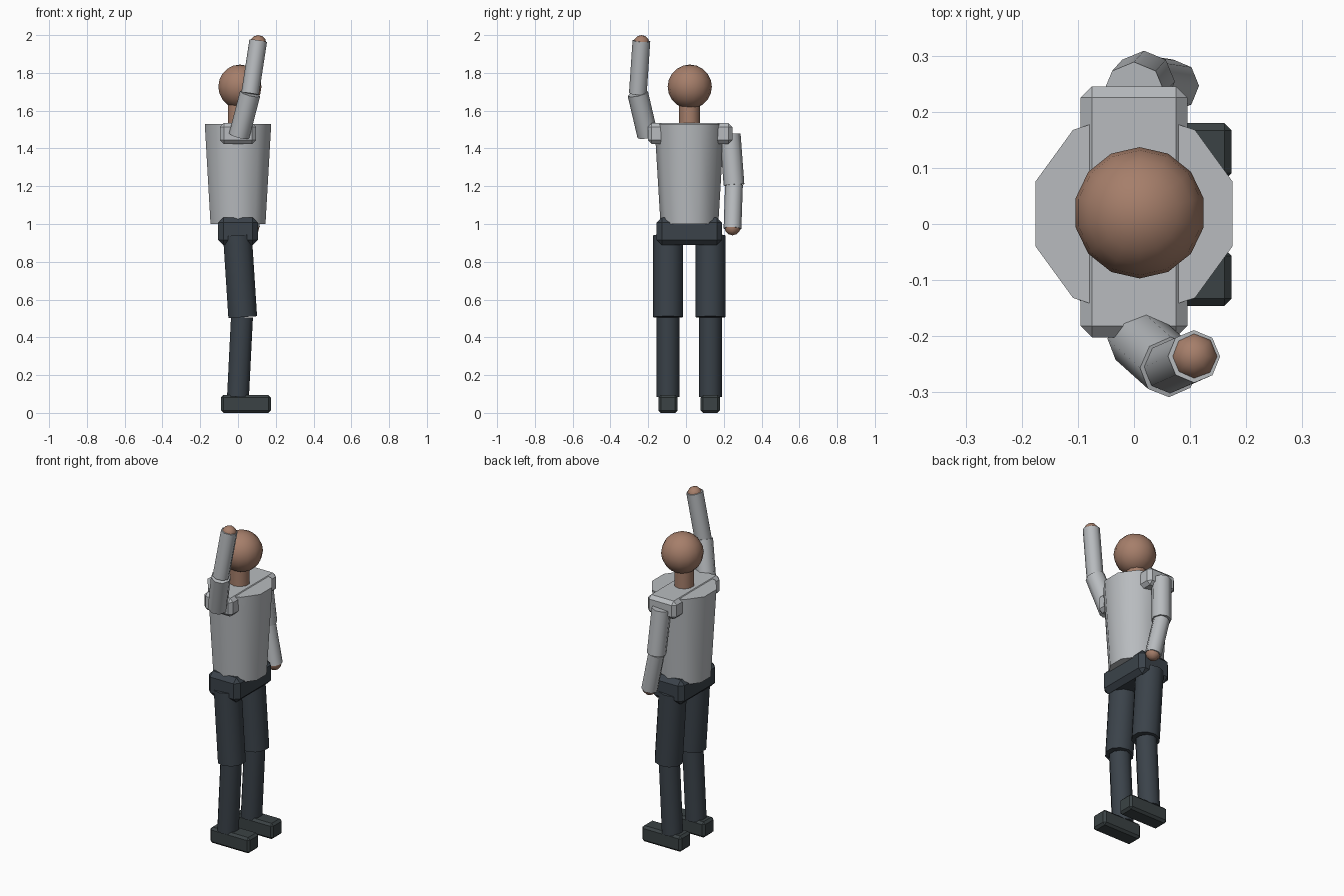
import bpy, math
from mathutils import Vector

cube = bpy.data.objects.get("Cube")
if cube:
    bpy.data.objects.remove(cube)


def material(name, rgb):
    m = bpy.data.materials.new(name)
    m.use_nodes = True
    m.diffuse_color = (*rgb, 1)
    bsdf = m.node_tree.nodes["Principled BSDF"]
    bsdf.inputs["Base Color"].default_value = (*rgb, 1)
    bsdf.inputs["Roughness"].default_value = 0.8
    return m


skin = material("skin", (0.38, 0.21, 0.145))
shirt = material("light grey shirt", (0.48, 0.50, 0.52))
trousers = material("dark slate trousers", (0.043, 0.055, 0.068))
shoes = material("dark grey shoes", (0.043, 0.055, 0.058))


def finish(name, mat, smooth=True):
    ob = bpy.context.object
    ob.name = ob.data.name = name
    ob.data.materials.append(mat)
    if smooth:
        bpy.ops.object.shade_smooth_by_angle(angle=math.radians(50))
    return ob


def limb(name, start, end, r_start, r_end, mat, sides=10):
    """Tapered cylinder running between two points."""
    a, b = Vector(start), Vector(end)
    axis = b - a
    if axis.z < 0:  # keep the facets facing the same way for every limb
        a, b, r_start, r_end, axis = b, a, r_end, r_start, -axis
    bpy.ops.mesh.primitive_cone_add(vertices=sides, radius1=r_start, radius2=r_end,
                                    depth=axis.length, location=(a + b) / 2)
    ob = finish(name, mat)
    ob.rotation_euler = Vector((0, 0, 1)).rotation_difference(axis).to_euler()


def ball(name, centre, radius, segments, rings, mat):
    bpy.ops.mesh.primitive_uv_sphere_add(segments=segments, ring_count=rings,
                                         radius=radius, location=centre)
    finish(name, mat)


def block(name, low, high, bevel, mat):
    """Box between two corners with chamfered edges."""
    lo, hi = Vector(low), Vector(high)
    bpy.ops.mesh.primitive_cube_add(size=1, location=(lo + hi) / 2)
    ob = finish(name, mat, smooth=False)
    for v in ob.data.vertices:
        v.co *= hi - lo
    mod = ob.modifiers.new("chamfer", 'BEVEL')
    mod.width = bevel
    mod.segments = 1


MID = 0.018  # body centre line in y

# Head, neck and trunk
ball("head", (0.01, MID + 0.002, 1.727), 0.117, 14, 10, skin)
limb("neck", (0, MID, 1.5), (0, MID, 1.66), 0.056, 0.056, skin)
limb("torso", (0, MID, 1.0), (0, MID, 1.53), 0.153, 0.185, shirt)
block("shoulders", (-0.095, -0.202, 1.424), (0.095, 0.245, 1.534), 0.02, shirt)
block("pelvis", (-0.105, -0.155, 0.888), (0.105, 0.19, 1.035), 0.027, trousers)

# Legs and shoes
for side, y in (("raised_arm_side", MID - 0.113), ("lowered_arm_side", MID + 0.111)):
    limb(side + "_thigh", (-0.003, y, 0.94), (0.025, y, 0.507), 0.08, 0.08, trousers)
    limb(side + "_shin", (0.021, y, 0.507), (0, y, 0.085), 0.061, 0.061, trousers)
    block(side + "_shoe", (-0.09, y - 0.051, 0), (0.174, y + 0.051, 0.095), 0.013, shoes)

# Arms and hands
arms = {
    "raised": ((0.006, -0.203, 1.467), (0.064, -0.255, 1.69), (0.107, -0.236, 1.97)),
    "lowered": ((0.0, 0.234, 1.475), (0.018, 0.254, 1.207), (0.07, 0.246, 0.975)),
}
for side, (shoulder, elbow, wrist) in arms.items():
    limb(side + "_upper_arm", shoulder, elbow, 0.055, 0.055, shirt, 8)
    limb(side + "_forearm", elbow, wrist, 0.047, 0.047, shirt, 8)
    tip = 0.957 if side == "raised" else 0.983
    hand = (wrist[0], wrist[1], 1.957 if side == "raised" else tip)
    ball(side + "_hand", hand, 0.043, 8, 6, skin)
